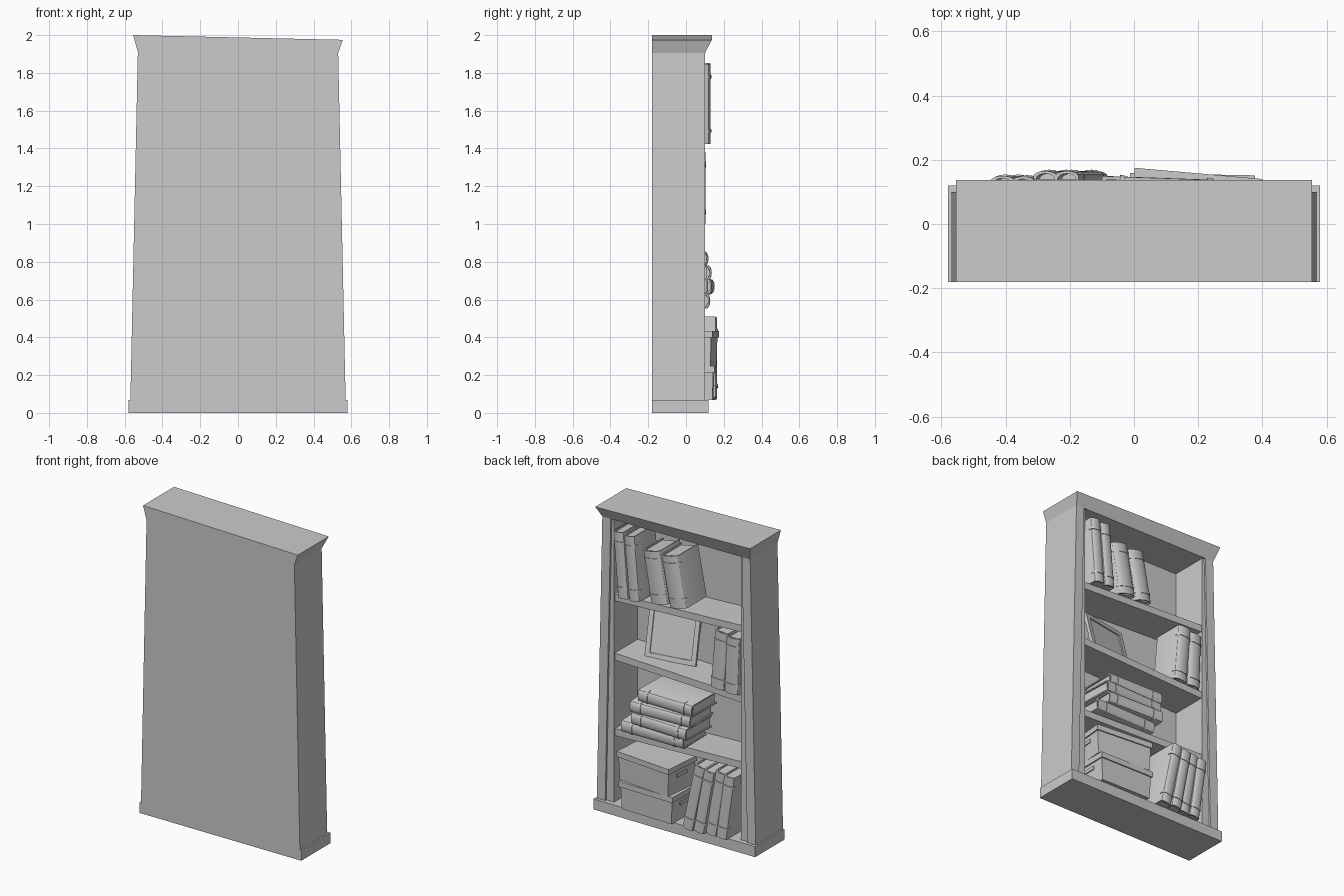
import bpy, bmesh, math
from math import radians as rad
from mathutils import Matrix

if "Cube" in bpy.data.objects:
    bpy.data.objects.remove(bpy.data.objects["Cube"])


def make(name, bm, loc=(0, 0, 0), rot=(0, 0, 0)):
    bmesh.ops.recalc_face_normals(bm, faces=bm.faces)
    me = bpy.data.meshes.new(name)
    bm.to_mesh(me)
    bm.free()
    ob = bpy.data.objects.new(name, me)
    ob.location, ob.rotation_euler = loc, rot
    bpy.context.collection.objects.link(ob)
    return ob


def add_slab(bm, bot, top):
    """Six-sided block between two rectangles (x0, x1, y0, y1, z at x0, z at x1)."""
    rings = []
    for x0, x1, y0, y1, zl, zr in (bot, top):
        rings.append([bm.verts.new(c) for c in
                      ((x0, y0, zl), (x1, y0, zr), (x1, y1, zr), (x0, y1, zl))])
    a, b = rings
    bm.faces.new(a[::-1])
    bm.faces.new(b)
    for i in range(4):
        j = (i + 1) % 4
        bm.faces.new((a[i], a[j], b[j], b[i]))


def add_box(bm, x0, x1, y0, y1, z0, z1):
    add_slab(bm, (x0, x1, y0, y1, z0, z0), (x0, x1, y0, y1, z1, z1))


def slab(name, bot, top):
    bm = bmesh.new()
    add_slab(bm, bot, top)
    return make(name, bm)


def box(name, *b):
    bm = bmesh.new()
    add_box(bm, *b)
    return make(name, bm)


def add_prism(bm, pts, z0, z1):
    f = bm.faces.new([bm.verts.new((x, y, z0)) for x, y in pts])
    r = bmesh.ops.extrude_face_region(bm, geom=[f])
    vs = [g for g in r["geom"] if isinstance(g, bmesh.types.BMVert)]
    bmesh.ops.translate(bm, verts=vs, vec=(0, 0, z1 - z0))


def spine(half, bulge, y):
    """Rounded spine curve from +x to -x."""
    return [(half * math.cos(math.pi * i / 8), y + bulge * math.sin(math.pi * i / 8))
            for i in range(9)]


def book(name, t, h, d, loc, rot, shift=0.0):
    """Hardback: spine towards +y, covers, inset pages and two raised bands."""
    bm = bmesh.new()
    w, b, c = t / 2, t * 0.22, 0.008
    outer = [(w, -d)] + spine(w, b, -b) + [(-w, -d)]
    inner = [(-w + c, -d)] + spine(w - c, b, -b - c)[::-1] + [(w - c, -d)]
    add_prism(bm, outer + inner, 0, h)
    add_box(bm, -w + c, w - c, -d + 0.008, -b - c, 0.008, h - 0.01)
    for k in (0.14, 0.82):
        band = [(w + 0.003, -0.035)] + spine(w + 0.003, b + 0.004, -b) + [(-w - 0.003, -0.035)]
        add_prism(bm, band, h * k, h * k + 0.016)
    bmesh.ops.translate(bm, verts=bm.verts, vec=(shift, 0, 0))
    ob = make(name, bm, loc, rot)
    bpy.context.view_layer.objects.active = ob
    ob.select_set(True)
    bpy.ops.object.shade_smooth_by_angle(angle=rad(30))
    ob.select_set(False)


def standing(name, t, h, d, x, y, z, lean):
    """Upright book pivoting on the bottom edge of the side it leans to; x is that edge."""
    s = 1 if lean > 0 else -1
    book(name, t, h, d, (x, y, z), (0, rad(lean), 0), -s * t / 2)


# carcass: plinth, back, tapered sides with inner liners, crooked cornice
box("plinth", -0.58, 0.58, -0.18, 0.12, 0, 0.068)
slab("back_panel", (-0.55, 0.55, -0.18, -0.155, 0.06, 0.06),
     (-0.515, 0.515, -0.18, -0.155, 1.92, 1.92))
for s, side in ((-1, "left"), (1, "right")):
    o, i = sorted((s * 0.57, s * 0.51)), sorted((s * 0.53, s * 0.47))
    slab(side + "_side", (*o, -0.18, 0.10, 0.06, 0.06), (*i, -0.18, 0.10, 1.92, 1.92))
    o, i = sorted((s * 0.53, s * 0.455)), sorted((s * 0.50, s * 0.455))
    slab(side + "_liner", (*o, -0.17, 0.088, 0.06, 0.06), (*i, -0.17, 0.088, 1.92, 1.92))
slab("cornice", (-0.53, 0.53, -0.18, 0.10, 1.91, 1.905),
     (-0.555, 0.555, -0.18, 0.137, 2.0, 1.975))

# slightly tilted shelves: top height at -x and +x
SHELVES = {"upper": (1.455, 1.415), "middle": (0.998, 1.032), "lower": (0.57, 0.542)}
for n, (zl, zr) in SHELVES.items():
    e = (-0.46, 0.46, -0.16, 0.08)
    slab(n + "_shelf", (*e, zl - 0.045, zr - 0.045), (*e, zl, zr))


def on(n, x):
    zl, zr = SHELVES[n]
    return zl + (zr - zl) * (x + 0.46) / 0.92


# upper shelf books
for k, (t, h, x, y, lean) in enumerate(((0.075, 0.425, 0.405, 0.13, 4.5),
                                        (0.075, 0.415, 0.325, 0.128, 5),
                                        (0.125, 0.335, 0.19, 0.105, 10),
                                        (0.125, 0.33, 0.058, 0.10, 11))):
    standing(f"upper_book_{k + 1}", t, h, 0.22, x, y, on("upper", x) + 0.005, lean)

# middle shelf books and leaning picture frame
for k, (x, h) in enumerate(((-0.335, 0.375), (-0.44 + 0.005, 0.365))):
    standing(f"middle_book_{k + 1}", 0.098, h, 0.21, x, 0.102, on("middle", x), -5 + k * 3)
bm = bmesh.new()
W, H, B = 0.165, 0.32, 0.03
for b in ((-W, -W + B, 0, H), (W - B, W, 0, H), (-W + B, W - B, 0, B), (-W + B, W - B, H - B, H)):
    add_box(bm, b[0], b[1], -0.02, 0, b[2], b[3])
add_box(bm, -W + B, W - B, -0.018, -0.008, B, H - B)
make("picture_frame", bm, (0.135, -0.028, on("middle", 0.135)), (rad(14), 0, rad(10)))

# lower shelf stack of lying books
z = on("lower", 0.2) + 0.006
for k, (t, h, d, x, y, yaw) in enumerate(((0.075, 0.44, 0.25, -0.06, 0.118, 1),
                                          (0.075, 0.40, 0.26, -0.10, 0.15, -2),
                                          (0.072, 0.42, 0.25, -0.11, 0.12, 2),
                                          (0.075, 0.39, 0.25, -0.12, 0.116, -1))):
    book(f"stacked_book_{k + 1}", t, h, d, (x, y, z + t / 2), (0, rad(90), rad(yaw)))
    z += t

# bottom books leaning on the left side
for k, (h, x, y) in enumerate(((0.435, -0.155, 0.165), (0.42, -0.235, 0.165),
                               (0.425, -0.312, 0.148), (0.415, -0.388, 0.15))):
    standing(f"bottom_book_{k + 1}", 0.074, h, 0.22, x, y, 0.069, -12 + k * 1.3)


# lidded storage boxes with handle plates on the ends
def storage_box(name, w, d, h, loc, yaw):
    bm = bmesh.new()
    a, c = w / 2, d / 2
    add_slab(bm, (-a + 0.015, a - 0.015, -c + 0.012, c - 0.012, 0, 0),
             (-a + 0.008, a - 0.008, -c + 0.008, c - 0.008, h - 0.03, h - 0.03))
    add_box(bm, -a, a, -c, c, h - 0.035, h)
    for s in (-1, 1):
        x = sorted((s * (a - 0.03), s * (a - 0.004)))
        add_box(bm, *x, -0.045, 0.045, h * 0.55, h * 0.55 + 0.022)
    make(name, bm, loc, (0, 0, rad(yaw)))


storage_box("lower_box", 0.39, 0.26, 0.18, (0.18, 0.025, 0.068), -1)
storage_box("upper_box", 0.40, 0.26, 0.185, (0.19, 0.028, 0.248), -5)
